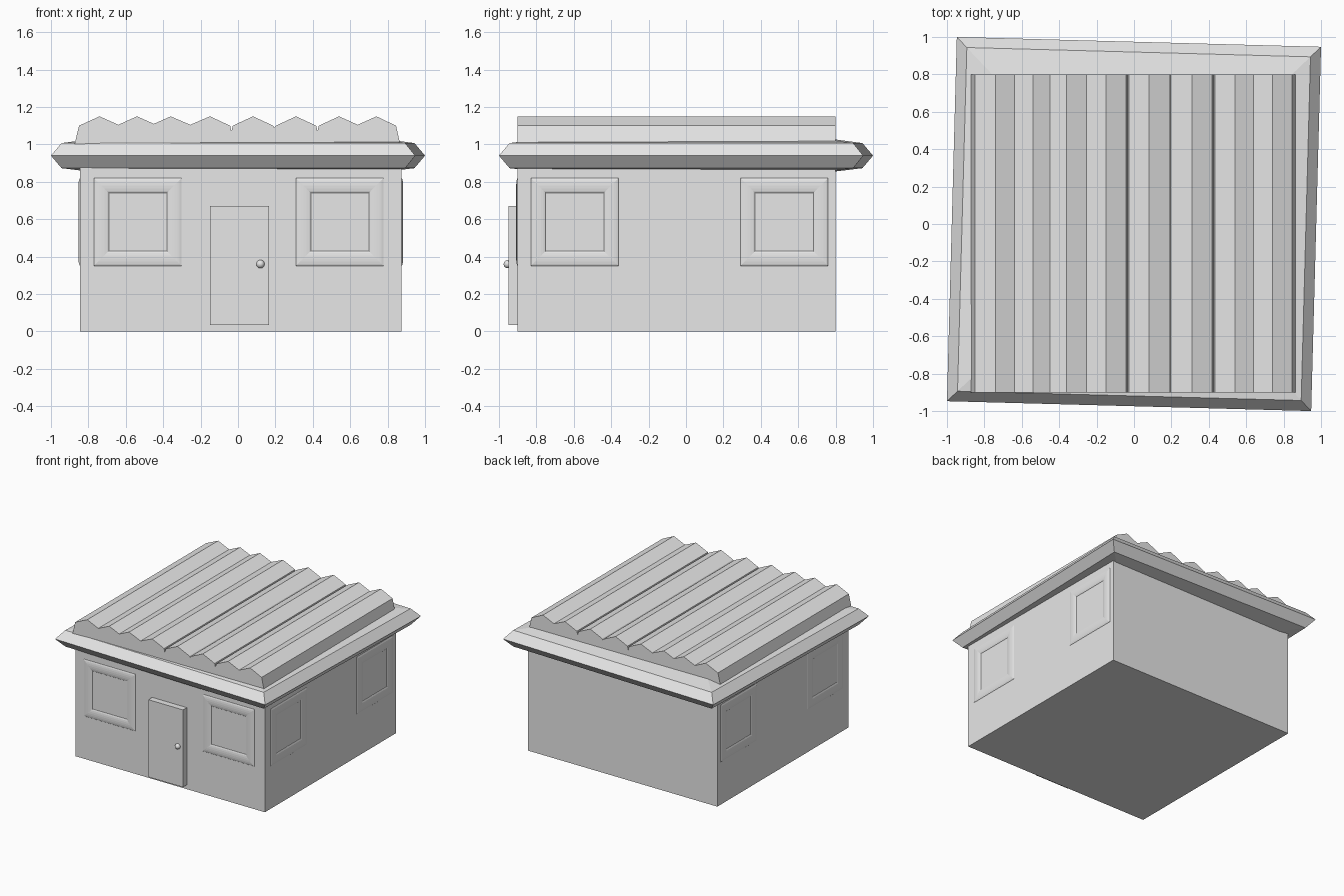
import bpy, bmesh, math
from mathutils import Vector, Matrix

cube = bpy.data.objects.get("Cube")
if cube:
    bpy.data.objects.remove(cube, do_unlink=True)

grey = bpy.data.materials.new("light_grey")
grey.use_nodes = True
colour = (0.8, 0.8, 0.8, 1)
grey.diffuse_color = colour
grey.node_tree.nodes["Principled BSDF"].inputs["Base Color"].default_value = colour


def finish(name, bm, smooth=False):
    bmesh.ops.recalc_face_normals(bm, faces=bm.faces)
    mesh = bpy.data.meshes.new(name)
    bm.to_mesh(mesh)
    bm.free()
    mesh.materials.append(grey)
    for p in mesh.polygons:
        p.use_smooth = smooth
    obj = bpy.data.objects.new(name, mesh)
    bpy.context.collection.objects.link(obj)
    return obj


def box(name, lo, hi):
    lo, hi = Vector(lo), Vector(hi)
    bm = bmesh.new()
    bmesh.ops.create_cube(bm, size=1, matrix=Matrix.Translation((lo + hi) / 2)
                          @ Matrix.Diagonal((*(hi - lo), 1)))
    return finish(name, bm)


def bridge(bm, loops):
    """Join successive closed loops of points with quads."""
    rings = [[bm.verts.new(p) for p in loop] for loop in loops]
    for a, b in zip(rings, rings[1:]):
        n = len(a)
        for i in range(n):
            bm.faces.new((a[i], a[(i + 1) % n], b[(i + 1) % n], b[i]))
    return rings


# Walls
X0, X1, Y0, Y1 = -0.845, 0.875, -0.9, 0.8
box("walls", (X0, Y0, 0), (X1, Y1, 1.0))

# Door with knob
box("door", (-0.15, -0.95, 0.035), (0.165, -0.88, 0.67))
bm = bmesh.new()
bmesh.ops.create_uvsphere(bm, u_segments=20, v_segments=12, radius=0.022,
                          matrix=Matrix.Translation((0.12, -0.953, 0.36)))
finish("door_knob", bm, True)

# Slightly twisted square eave: (distance in from the outer edge, height)
profile = [(0.28, 0.845), (0.055, 0.873), (0, 0.94), (0.055, 1.007), (0.28, 1.038)]
bm = bmesh.new()
turn = Matrix.Rotation(math.radians(-1.55), 3, "Z")
loops = []
for inset, z in profile:
    r = 0.974 - inset
    loops.append([turn @ Vector((sx * r, sy * r, z))
                  for sx, sy in ((-1, -1), (1, -1), (1, 1), (-1, 1))])
rings = bridge(bm, loops)
bm.faces.new(rings[0])
bm.faces.new(rings[-1])
finish("eave", bm)

# Corrugated roof: ridge and valley outline drawn along y
ridges = [-0.74, -0.54, -0.36, -0.15, 0.08, 0.31, 0.54, 0.74]
valleys = [(-0.64, 1.105), (-0.45, 1.11), (-0.255, 1.105), (-0.035, 1.07),
           (0.195, 1.09), (0.425, 1.07), (0.64, 1.105)]
outline = [(-0.875, 0.995), (-0.85, 1.1)]
for i, x in enumerate(ridges):
    outline.append((x, 1.15))
    if i < len(valleys):
        vx, vz = valleys[i]
        if vz < 1.1:   # narrow notch where sheets meet
            outline += [(vx - 0.007, 1.1), (vx, vz), (vx + 0.007, 1.1)]
        else:
            outline.append((vx, vz))
outline += [(0.845, 1.1), (0.865, 1.01)]
bm = bmesh.new()
front, back = bridge(bm, [[(x, y, z) for x, z in outline] for y in (Y0, Y1)])
bm.faces.new(front)
bm.faces.new(back)
finish("corrugated_roof", bm)


# Shallow rounded window frames in relief
def window(name, centre, across):
    across, up = Vector(across), Vector((0, 0, 1))
    out = across.cross(up)
    bm = bmesh.new()
    loops = []
    for k in range(9):
        a = math.pi * k / 8
        half = 0.195 + 0.04 * math.cos(a)
        depth = 0.009 * math.sin(a) - 0.001
        loops.append([Vector(centre) + across * (su * half) + up * (sv * half) + out * depth
                      for su, sv in ((-1, -1), (1, -1), (1, 1), (-1, 1))])
    bridge(bm, loops)
    finish(name, bm)


ZW = 0.585
for label, x in (("right", -0.535), ("left", 0.545)):
    window("front_window_" + label, (x, Y0, ZW), (1, 0, 0))
for label, y in (("front", -0.595), ("back", 0.525)):
    window("left_window_" + label, (X1, y, ZW), (0, 1, 0))
    window("right_window_" + label, (X0, y, ZW), (0, -1, 0))
